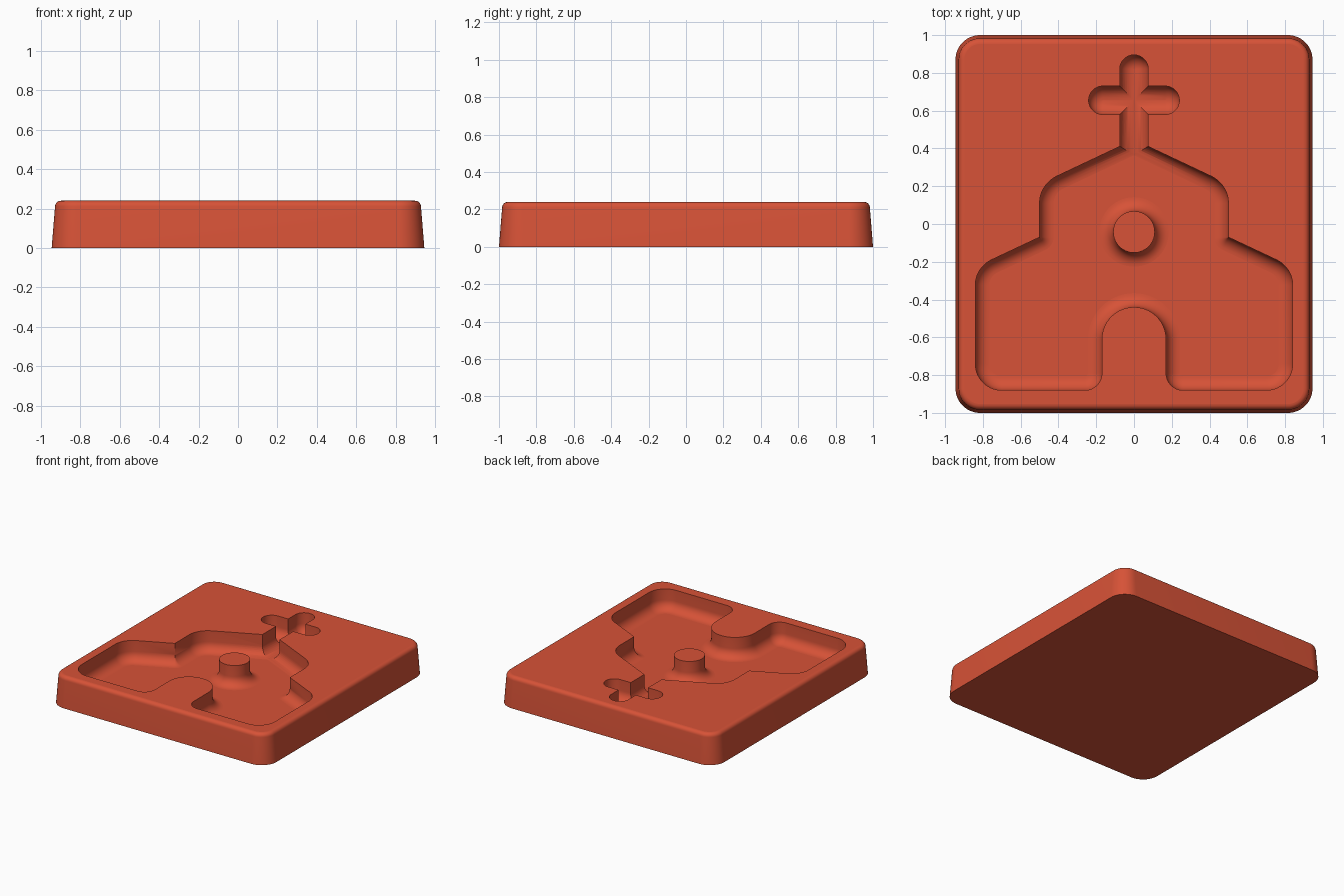
import bpy
import bmesh
from math import atan2, cos, pi, sin, tan
from mathutils import Matrix, Vector

TOP, FLOOR, OVER = 0.24, 0.08, 0.3   # block top, cavity floor, cutter top
FILLET = 0.074

cube = bpy.data.objects.get("Cube")
if cube:
    bpy.data.objects.remove(cube, do_unlink=True)

clay = bpy.data.materials.new("terracotta_red")
clay.use_nodes = True
clay.diffuse_color = (0.68, 0.085, 0.038, 1)
clay.node_tree.nodes["Principled BSDF"].inputs["Base Color"].default_value = clay.diffuse_color


def outline(corners, inset, steps=14):
    """Inset a counter-clockwise polygon of (x, y, radius) corners and round it."""
    points = []
    for i, (x, y, radius) in enumerate(corners):
        here = Vector((x, y))
        before = Vector(corners[i - 1][:2])
        after = Vector(corners[(i + 1) % len(corners)][:2])
        a, b = (here - before).normalized(), (after - here).normalized()
        na, nb = Vector((-a.y, a.x)), Vector((-b.y, b.x))
        here = here + (na + nb) * inset / (1 + na.dot(nb))
        turn = atan2(a.x * b.y - a.y * b.x, a.dot(b))
        side = 1 if turn > 0 else -1
        r = max(radius - side * inset, 0)
        start = here - a * r * tan(abs(turn) / 2)
        centre = start + na * r * side
        for k in range(steps + 1):
            points.append(centre + Matrix.Rotation(turn * k / steps, 2) @ (start - centre))
    return points


def loft(name, corners, levels):
    """Solid through the outline at each (inset, height) level, bottom first."""
    bm = bmesh.new()
    rings = [[bm.verts.new((p.x, p.y, z)) for p in outline(corners, d)] for d, z in levels]
    n = len(rings[0])
    for low, high in zip(rings, rings[1:]):
        for i in range(n):
            j = (i + 1) % n
            bm.faces.new((low[i], low[j], high[j], high[i]))
    bm.faces.new(rings[0][::-1])
    bm.faces.new(rings[-1])
    bmesh.ops.remove_doubles(bm, verts=bm.verts, dist=1e-5)
    bmesh.ops.recalc_face_normals(bm, faces=bm.faces)
    mesh = bpy.data.meshes.new(name)
    bm.to_mesh(mesh)
    bm.free()
    mesh.materials.append(clay)
    obj = bpy.data.objects.new(name, mesh)
    bpy.context.collection.objects.link(obj)
    return obj


def rectangle(cx, cy, hx, hy, r):
    return [(cx + sx * hx, cy + sy * hy, r) for sx, sy in ((-1, -1), (1, -1), (1, 1), (-1, 1))]


def cove(floor, sign=1, steps=9):
    """Quarter-round levels from the floor up to the vertical wall."""
    arc = [pi / 2 * k / steps for k in range(steps + 1)]
    return [(sign * FILLET * (1 - sin(t)), floor + FILLET * (1 - cos(t))) for t in arc]


def subtract(target, cutter):
    cutter.hide_render = True
    mod = target.modifiers.new("cut", "BOOLEAN")
    mod.operation, mod.solver, mod.object = "DIFFERENCE", "EXACT", cutter
    bpy.ops.object.select_all(action="DESELECT")
    bpy.context.view_layer.objects.active = target
    target.select_set(True)
    bpy.ops.object.modifier_apply(modifier=mod.name)
    bpy.data.objects.remove(cutter, do_unlink=True)


# Tapered block with a rounded top rim
rim, draft = 0.03, 0.017
levels = [(0, 0)]
for k in range(7):
    t = pi / 2 * k / 6
    levels.append((draft + rim * (1 - cos(t)), TOP - rim + rim * sin(t)))
block = loft("mould_block", rectangle(0, 0, 0.945, 1.0, 0.13), levels)

# Church cavity: right half of the outline, mirrored to the left
half = [(0.17, -0.44, 0.17), (0.17, -0.88, 0.09), (0.84, -0.88, 0.14),
        (0.84, -0.23, 0.15), (0.5, -0.07, 0), (0.5, 0.21, 0.16)]
church = half + [(0, 0.446, 0.1)] + [(-x, y, r) for x, y, r in reversed(half)]
cavity = loft("church_cavity", church, cove(FLOOR) + [(0, OVER)])

# Round window post with a flared foot is left standing in the cavity
post = loft("window_post", rectangle(0, -0.042, 0.11, 0.11, 0.11),
            [(-FILLET, FLOOR - 0.02)] + cove(FLOOR, -1) + [(0, OVER + 0.05)])
subtract(cavity, post)
subtract(block, cavity)

# Cross grooves with round bottoms and round ends
for name, cy, hx, hy in (("cross_upright", 0.59, 0.075, 0.305), ("cross_arms", 0.655, 0.24, 0.075)):
    lift = 0.001 if hx < hy else 0.0015
    subtract(block, loft(name, rectangle(0, cy, hx, hy, 0.075), cove(FLOOR + lift) + [(0, OVER)]))

# Smooth the curves, keep level faces flat
bpy.ops.object.select_all(action="DESELECT")
bpy.context.view_layer.objects.active = block
block.select_set(True)
bpy.ops.object.shade_smooth_by_angle(angle=pi / 6)
for face in block.data.polygons:
    if abs(face.normal.z) > 0.999:
        face.use_smooth = False
